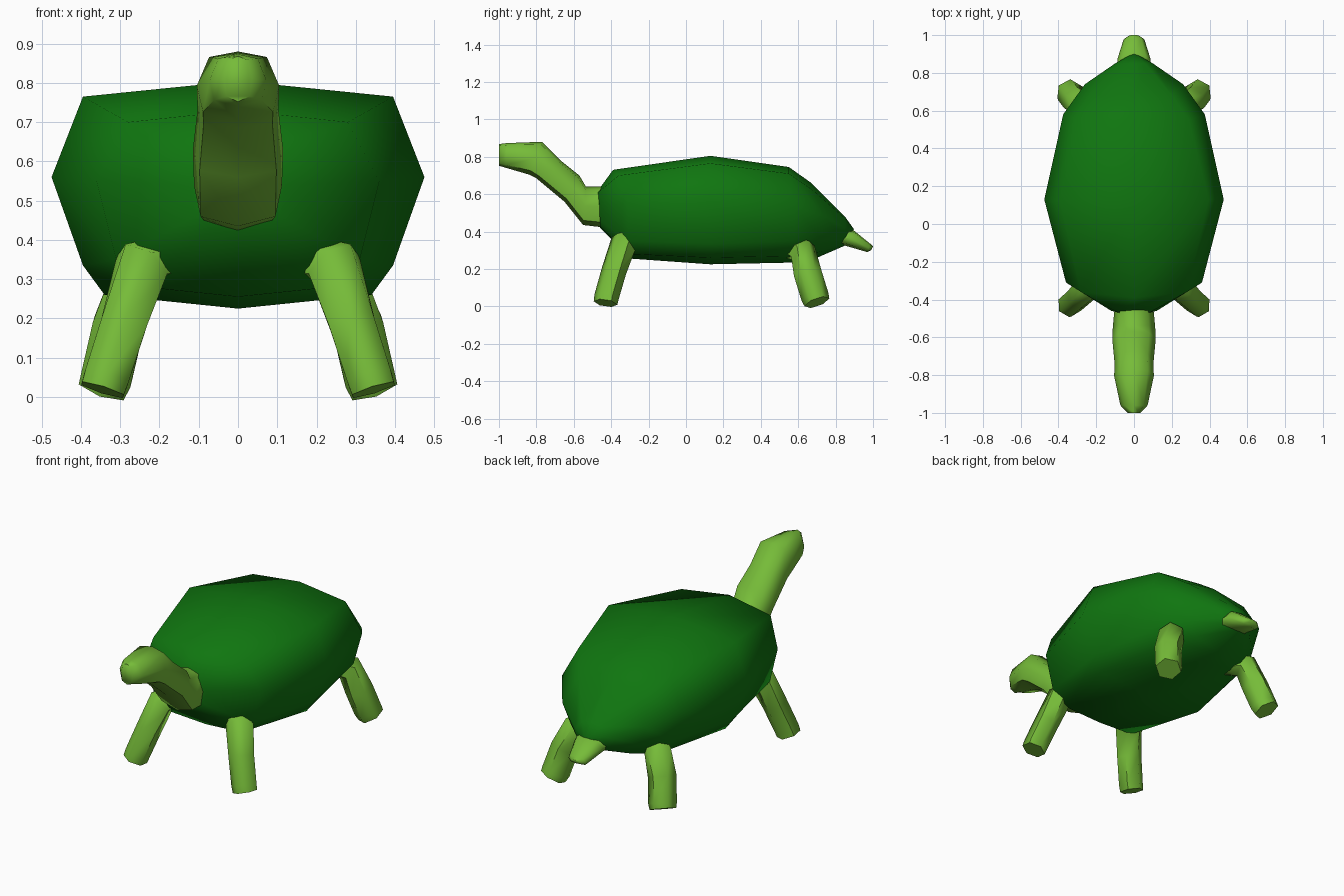
import bpy, bmesh, math
from mathutils import Vector

if "Cube" in bpy.data.objects:
    bpy.data.objects.remove(bpy.data.objects["Cube"])


def material(name, rgb):
    m = bpy.data.materials.new(name)
    m.diffuse_color = (*rgb, 1)
    m.use_nodes = True
    m.node_tree.nodes["Principled BSDF"].inputs["Base Color"].default_value = m.diffuse_color
    return m


SHELL = material("dark_green", (0.005, 0.18, 0.005))
SKIN = material("light_green", (0.18, 0.50, 0.04))


def loft(name, rings, mat):
    """Skin a list of closed rings and cap both ends."""
    bm = bmesh.new()
    loops = [[bm.verts.new(p) for p in r] for r in rings]
    n = len(loops[0])
    for a, b in zip(loops, loops[1:]):
        for i in range(n):
            j = (i + 1) % n
            bm.faces.new((a[i], a[j], b[j], b[i]))
    bm.faces.new(loops[0])
    bm.faces.new(loops[-1])
    bmesh.ops.recalc_face_normals(bm, faces=bm.faces)
    me = bpy.data.meshes.new(name)
    bm.to_mesh(me)
    bm.free()
    me.materials.append(mat)
    ob = bpy.data.objects.new(name, me)
    bpy.context.collection.objects.link(ob)
    bpy.ops.object.select_all(action='DESELECT')
    ob.select_set(True)
    bpy.context.view_layer.objects.active = ob
    bpy.ops.object.shade_smooth_by_angle(angle=math.radians(60))
    return ob


def mirrored(half):
    """Close a half ring running from top centre to bottom centre."""
    return half + [(-x, y, z) for x, y, z in half[-2:0:-1]]


# Shell: half cross-sections from front to back, top centre down to belly centre
shell = [
    [(0, -.47, .62), (.08, -.47, .61), (.12, -.46, .54), (.11, -.46, .46), (.07, -.46, .43), (0, -.46, .42)],
    [(0, -.39, .73), (.28, -.36, .70), (.36, -.31, .55), (.31, -.31, .35), (.24, -.31, .28), (0, -.29, .255)],
    [(0, .13, .805), (.395, .13, .765), (.475, .13, .56), (.395, .13, .335), (.34, .13, .26), (0, .13, .225)],
    [(0, .55, .745), (.29, .55, .71), (.375, .58, .54), (.32, .58, .35), (.25, .58, .27), (0, .60, .235)],
    [(0, .67, .66), (.20, .68, .62), (.26, .74, .48), (.22, .72, .36), (.16, .71, .29), (0, .70, .26)],
    [(0, .85, .48), (.06, .85, .47), (.10, .85, .42), (.09, .85, .37), (.06, .85, .34), (0, .85, .325)],
    [(0, .90, .41), (.015, .895, .41), (.03, .89, .40), (.03, .885, .38), (.015, .88, .36), (0, .88, .35)],
]
loft("shell", [mirrored(r) for r in shell], SHELL)


def spine_part(name, sections):
    """Eight-sided tube from sections: top (y, z), bottom (y, z), half width."""
    rings = []
    for ty, tz, by, bz, w in sections:
        half = [(w * kx, by + (ty - by) * t, bz + (tz - bz) * t)
                for kx, t in ((0, 1), (.7, .92), (1, .5), (.85, .12), (0, 0))]
        rings.append(mirrored(half))
    loft(name, rings, SKIN)


# Neck and head in one sweep
spine_part("neck_and_head", [
    (-.42, .64, -.42, .42, .10),
    (-.535, .64, -.55, .435, .112),
    (-.57, .70, -.65, .56, .115),
    (-.67, .78, -.80, .685, .103),
    (-.77, .88, -.84, .705, .105),
    (-.96, .873, -.96, .74, .072),
    (-1.0, .868, -1.0, .752, .035),
])

# Tail
spine_part("tail", [
    (.82, .40, .82, .33, .09),
    (.895, .408, .85, .325, .088),
    (.985, .335, .97, .29, .055),
    (1.0, .322, .99, .30, .03),
])


def leg(name, path, side):
    """Six-sided bent tube along (x, y, z, radius) points."""
    pts = [Vector((side * x, y, z)) for x, y, z, r in path]
    rings = []
    for i, p in enumerate(pts):
        d = (pts[min(i + 1, len(pts) - 1)] - pts[max(i - 1, 0)]).normalized()
        u = Vector((0, 1, 0)).cross(d).normalized()
        v = d.cross(u)
        r = path[i][3]
        rings.append([p + r * (math.cos(a) * u + math.sin(a) * v)
                      for a in (k * math.tau / 6 + math.pi / 6 for k in range(6))])
    loft(name, rings, SKIN)


# Legs, mirrored left and right
front = [(.17, -.25, .36, .06), (.245, -.335, .335, .075), (.29, -.385, .19, .067),
         (.335, -.425, .05, .066), (.345, -.43, .018, .064)]
back = [(.18, .54, .32, .06), (.26, .625, .295, .073), (.305, .65, .18, .075),
        (.335, .69, .05, .075), (.345, .70, .022, .07)]
for side, label in ((-1, "left"), (1, "right")):
    leg("front_leg_" + label, front, side)
    leg("back_leg_" + label, back, side)
